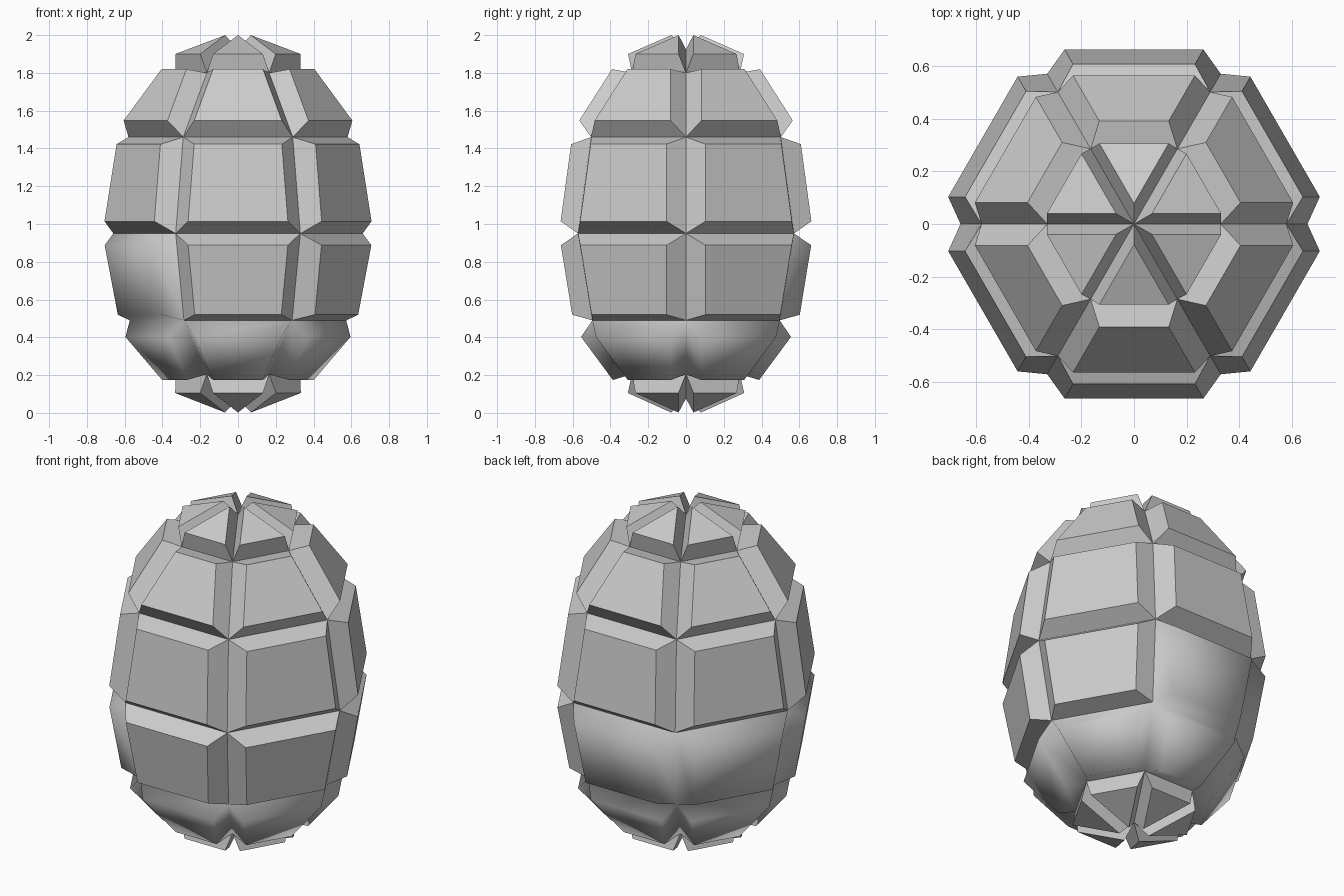
import bpy, bmesh
from math import cos, sin, pi

if "Cube" in bpy.data.objects:
    bpy.data.objects.remove(bpy.data.objects["Cube"])

SIDES = 6
RAISE, SHRINK = 0.10, 0.80          # height of each plate and its taper
RINGS = [(0.33, 0.205), (0.573, 0.49), (0.66, 0.95), (0.58, 1.46), (0.33, 1.80)]
BOTTOM, TOP = 0.076, 1.925

bm = bmesh.new()

# Groove net: six-sided egg made of rings and two poles
rings = [[bm.verts.new((r * cos(k * 2 * pi / SIDES), r * sin(k * 2 * pi / SIDES), z))
          for k in range(SIDES)] for r, z in RINGS]
low, high = bm.verts.new((0, 0, BOTTOM)), bm.verts.new((0, 0, TOP))


def plate(base, smooth=False):
    """Raised, tapered plate standing on one cell of the net."""
    cell = bm.faces.new(base)
    cell.normal_update()
    centre, lift = cell.calc_center_median(), cell.normal * RAISE
    bm.faces.remove(cell)
    top = [bm.verts.new(centre + (v.co - centre) * SHRINK + lift) for v in base]
    faces = [bm.faces.new(top)]
    for i in range(len(base)):
        j = (i + 1) % len(base)
        faces.append(bm.faces.new((base[i], base[j], top[j], top[i])))
    for f in faces:
        f.smooth = smooth


for k in range(SIDES):
    n = (k + 1) % SIDES
    plate([low, rings[0][n], rings[0][k]])
    plate([high, rings[-1][k], rings[-1][n]])
    for row in range(len(RINGS) - 1):
        a, b = rings[row], rings[row + 1]
        # Lowest band is smooth all round, the next one only at the back left
        plate([a[k], a[n], b[n], b[k]], row == 0 or (row == 1 and k in (1, 2, 3)))

bm.normal_update()
mesh = bpy.data.meshes.new("plated_egg")
bm.to_mesh(mesh)
bm.free()
egg = bpy.data.objects.new("plated_egg", mesh)
bpy.context.collection.objects.link(egg)
